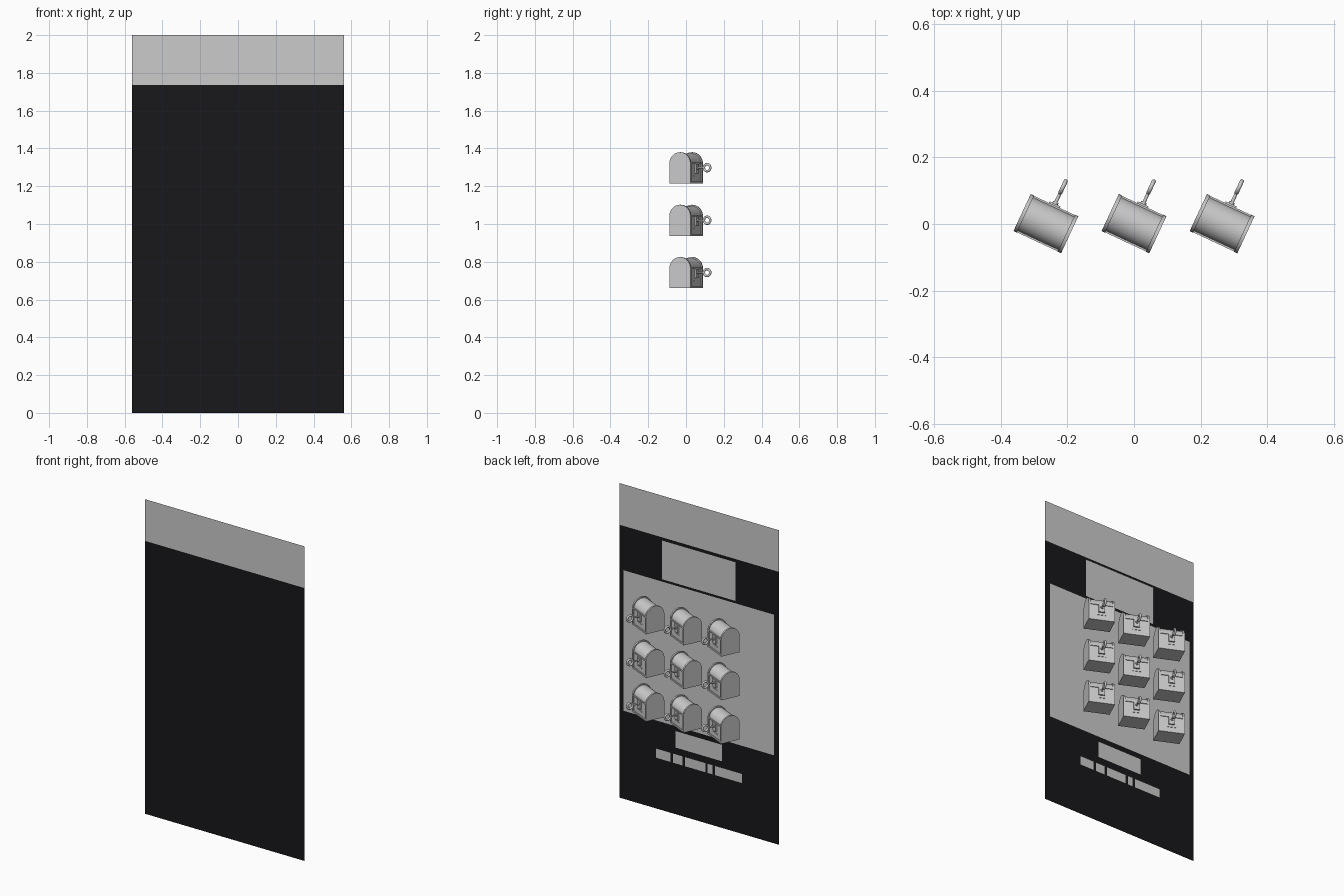
import bpy, bmesh, math
from mathutils import Matrix, Vector

if "Cube" in bpy.data.objects:
    bpy.data.objects.remove(bpy.data.objects["Cube"])

BACK_Y = -0.134                      # backing sheet
FRONT_Y = BACK_Y + 0.006             # raised blank panels

black = bpy.data.materials.new("black")
black.diffuse_color = (0.009, 0.009, 0.011, 1)
black.use_nodes = True
black.node_tree.nodes["Principled BSDF"].inputs["Base Color"].default_value = black.diffuse_color


def add(name, mesh, matrix=None):
    ob = bpy.data.objects.new(name, mesh)
    bpy.context.collection.objects.link(ob)
    if matrix is not None:
        ob.matrix_world = matrix
    return ob


def sheet(name, x0, x1, z0, z1, y, mat=None):
    me = bpy.data.meshes.new(name)
    # wound so the face points to +y, where the panels are seen
    me.from_pydata([(x1, y, z0), (x0, y, z0), (x0, y, z1), (x1, y, z1)], [], [(0, 1, 2, 3)])
    if mat:
        me.materials.append(mat)
    return add(name, me)


def finish(name, bm, angle=35):
    bmesh.ops.recalc_face_normals(bm, faces=bm.faces)
    for f in bm.faces:
        f.smooth = True
    for e in bm.edges:
        e.smooth = len(e.link_faces) == 2 and e.calc_face_angle(0) < math.radians(angle)
    me = bpy.data.meshes.new(name)
    bm.to_mesh(me)
    bm.free()
    return me


def box(name, size, centre):
    bm = bmesh.new()
    bmesh.ops.create_cube(bm, size=1, matrix=Matrix.Translation(centre) @ Matrix.Diagonal((*size, 1)))
    return finish(name, bm)


def arch(name, x0, x1, half, spring, rise, z0=0, steps=20):
    # straight sides topped by a half-round, extruded along x
    prof = [(half, z0)]
    prof += [(half * math.cos(math.pi * i / steps), spring + rise * math.sin(math.pi * i / steps))
             for i in range(steps + 1)]
    prof.append((-half, z0))
    bm = bmesh.new()
    f = bm.faces.new([bm.verts.new((x0, y, z)) for y, z in prof])
    r = bmesh.ops.extrude_face_region(bm, geom=[f])
    bmesh.ops.translate(bm, vec=(x1 - x0, 0, 0),
                        verts=[v for v in r["geom"] if isinstance(v, bmesh.types.BMVert)])
    return finish(name, bm)


def cylinder(name, radius, y0, y1, z, seg=16):
    bm = bmesh.new()
    m = Matrix.Translation((0, (y0 + y1) / 2, z)) @ Matrix.Rotation(math.pi / 2, 4, 'X')
    bmesh.ops.create_cone(bm, cap_ends=True, segments=seg, radius1=radius, radius2=radius,
                          depth=y1 - y0, matrix=m)
    return finish(name, bm)


def ring(name, major, minor, y, z, seg=24, sides=10):
    # torus lying in the local yz plane
    bm = bmesh.new()
    grid = []
    for i in range(seg):
        a = 2 * math.pi * i / seg
        row = []
        for j in range(sides):
            b = 2 * math.pi * j / sides
            r = major + minor * math.cos(b)
            row.append(bm.verts.new((minor * math.sin(b), y + r * math.cos(a), z + r * math.sin(a))))
        grid.append(row)
    for i in range(seg):
        for j in range(sides):
            i2, j2 = (i + 1) % seg, (j + 1) % sides
            bm.faces.new((grid[i][j], grid[i2][j], grid[i2][j2], grid[i][j2]))
    return finish(name, bm, 60)


# backing sheet and top strip
sheet("black_backing", -0.562, 0.562, 0, 1.735, BACK_Y, black)
sheet("top_strip", -0.562, 0.562, 1.735, 2.0, BACK_Y)

# raised blank panels
sheet("header_panel", -0.257, 0.257, 1.472, 1.718, FRONT_Y)
sheet("display_panel", -0.531, 0.531, 0.563, 1.457, FRONT_Y)
sheet("small_panel", -0.162, 0.162, 0.427, 0.532, FRONT_Y)
for i, (a, b) in enumerate([(0.197, 0.30), (0.113, 0.182), (-0.047, 0.096),
                            (-0.098, -0.063), (-0.305, -0.115)]):
    sheet(f"caption_bar_{i + 1}", a, b, 0.326, 0.384, FRONT_Y)

# chest parts, front towards local +y
W, D, H = 0.079, 0.0615, 0.104
parts = [
    arch("chest_end_left", -W, -W + 0.011, D, H, 0.061),
    arch("chest_end_right", W - 0.011, W, D, H, 0.061),
    arch("chest_barrel", -W + 0.011, W - 0.011, D - 0.006, H, 0.054),
    box("chest_front_rim", (2 * W - 0.022, 0.007, 0.008), (0, D - 0.0045, 0.106)),
    box("chest_back_rim", (2 * W - 0.022, 0.007, 0.008), (0, -D + 0.0045, 0.106)),
    box("chest_base_rim", (2 * W - 0.022, 2 * D - 0.002, 0.010), (0, 0, 0.005)),
    box("lock_plate", (0.036, 0.012, 0.050), (0, D - 0.002, 0.078)),
    box("coin_slot", (0.05, 0.004, 0.005), (0, D - 0.005, 0.038)),
    cylinder("key_shaft", 0.005, D - 0.004, 0.104, 0.083),
    cylinder("key_collar", 0.009, D, D + 0.010, 0.083),
    ring("key_ring", 0.0185, 0.0065, 0.122, 0.083),
]

# three by three grid of chests, turned a little
turn = Matrix.Rotation(math.radians(-25), 4, 'Z')
for row, z in enumerate((0.66, 0.937, 1.215)):
    for col, x in enumerate((-0.265, 0, 0.265)):
        place = Matrix.Translation((x, 0.001, z)) @ turn
        for me in parts:
            add(f"{me.name}_{row + 1}_{col + 1}", me, place)
